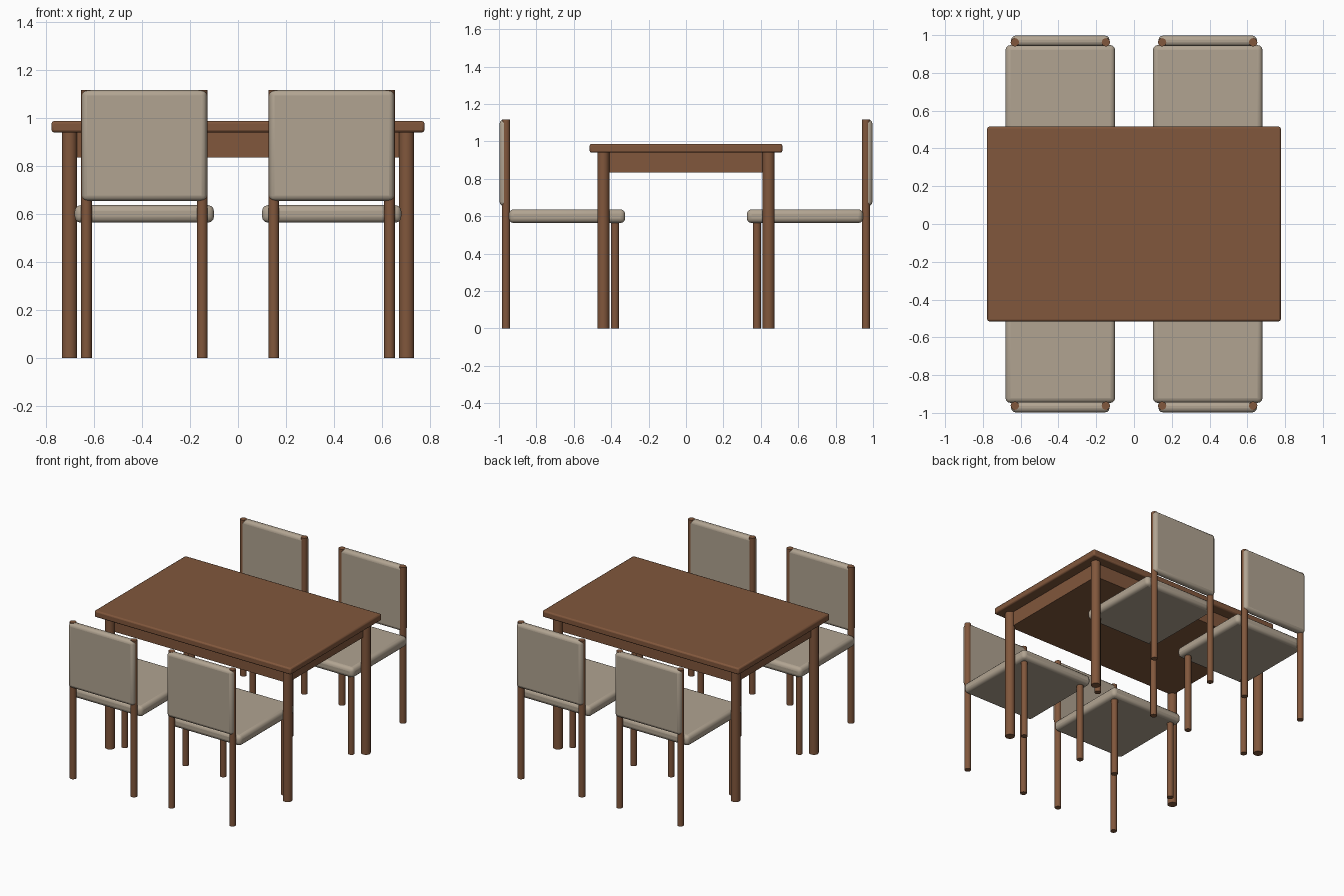
import bpy, math

if "Cube" in bpy.data.objects:
    bpy.data.objects.remove(bpy.data.objects["Cube"])


def material(name, color):
    m = bpy.data.materials.new(name)
    m.diffuse_color = color
    m.use_nodes = True
    m.node_tree.nodes["Principled BSDF"].inputs["Base Color"].default_value = m.diffuse_color
    return m


WOOD = material("wood", (0.22, 0.095, 0.045, 1))
FABRIC = material("fabric", (0.44, 0.37, 0.285, 1))


def box(name, lo, hi, mat, bevel=0.0, segments=3):
    """Box between two corners, with optionally rounded edges."""
    centre = [(a + b) / 2 for a, b in zip(lo, hi)]
    bpy.ops.mesh.primitive_cube_add(size=1, location=centre)
    ob = bpy.context.object
    ob.name = name
    ob.scale = [b - a for a, b in zip(lo, hi)]
    bpy.ops.object.transform_apply(location=False, rotation=False, scale=True)
    ob.data.materials.append(mat)
    if bevel:
        mod = ob.modifiers.new("rounded_edges", 'BEVEL')
        mod.width = bevel
        mod.segments = segments
        bpy.ops.object.shade_smooth_by_angle(angle=math.radians(35))
    return ob


def post(name, x, y, top, radius):
    """Round upright standing on the floor."""
    bpy.ops.mesh.primitive_cylinder_add(vertices=16, radius=radius, depth=top,
                                        location=(x, y, top / 2))
    ob = bpy.context.object
    ob.name = name
    ob.data.materials.append(WOOD)
    bpy.ops.object.shade_smooth_by_angle(angle=math.radians(35))
    return ob


# Table
box("table_top", (-0.777, -0.515, 0.94), (0.777, 0.515, 0.987), WOOD, 0.01, 2)
box("table_apron", (-0.70, -0.44, 0.835), (0.70, 0.44, 0.945), WOOD)
for sx in (-1, 1):
    for sy in (-1, 1):
        post("table_leg", sx * 0.702, sy * 0.442, 0.945, 0.032)


def chair(cx, side):
    """Chair facing the table; side is -1 for front, 1 for back."""
    def span(a, b):
        return sorted((side * a, side * b))

    # Seat cushion
    y0, y1 = span(0.325, 0.947)
    box("chair_seat", (cx - 0.29, y0, 0.564), (cx + 0.29, y1, 0.637), FABRIC, 0.025)
    # Backrest pad
    y0, y1 = span(0.942, 0.997)
    box("chair_backrest", (cx - 0.26, y0, 0.655), (cx + 0.26, y1, 1.116), FABRIC, 0.022)
    # Short legs under the table and tall posts carrying the backrest
    for sx in (-1, 1):
        post("chair_front_leg", cx + sx * 0.241, side * 0.379, 0.575, 0.022)
        post("chair_back_post", cx + sx * 0.241, side * 0.962, 1.117, 0.022)


for cx in (-0.39, 0.39):
    for side in (-1, 1):
        chair(cx, side)
